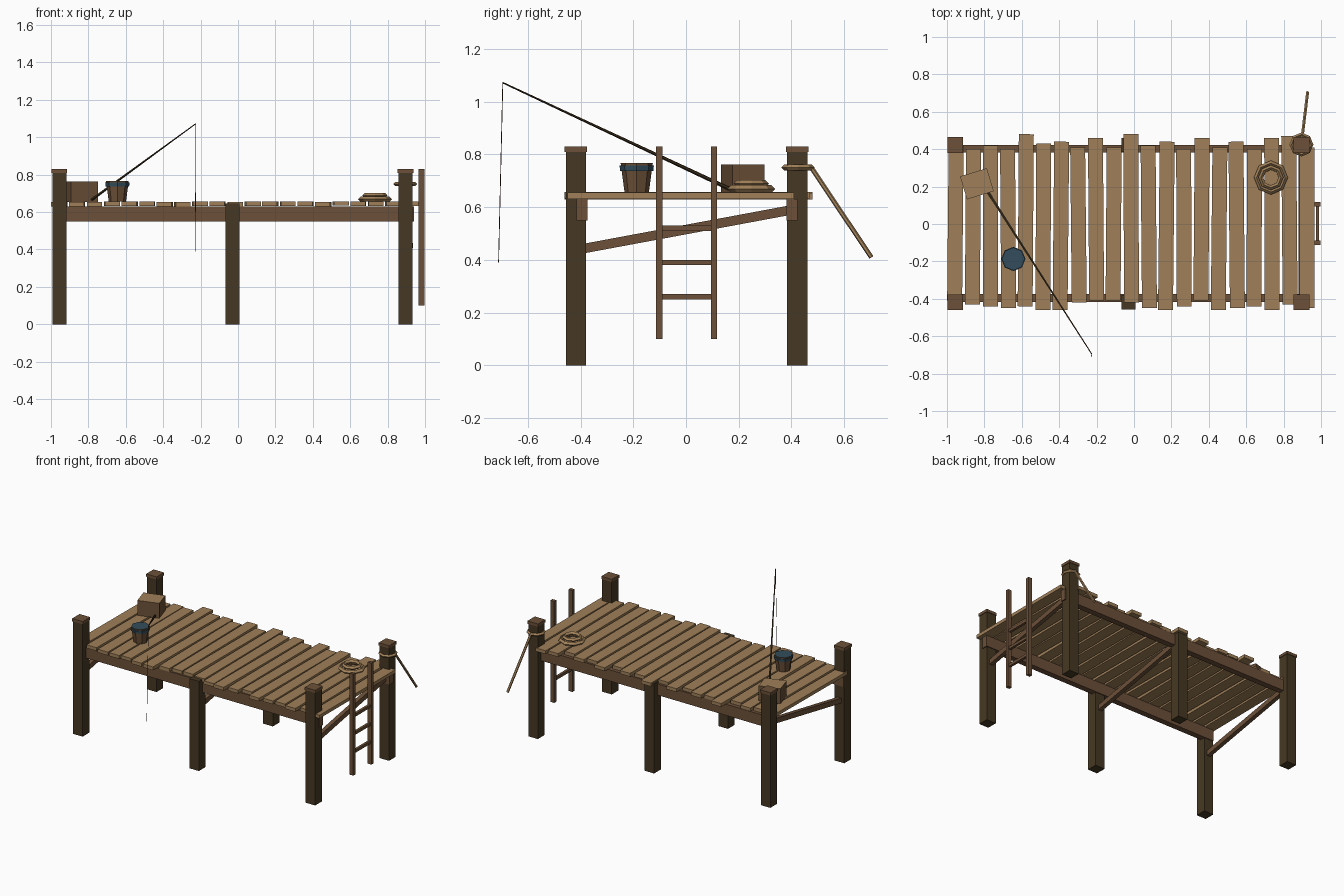
import bpy, math, random
from mathutils import Vector

random.seed(4)
default = bpy.data.objects.get("Cube")
if default:
    bpy.data.objects.remove(default, do_unlink=True)


def material(name, r, g, b):
    m = bpy.data.materials.new(name)
    m.use_nodes = True
    m.diffuse_color = (r, g, b, 1)
    m.node_tree.nodes["Principled BSDF"].inputs["Base Color"].default_value = (r, g, b, 1)
    return m


PLANK = material("weathered plank", .35, .215, .1)
DARK = material("dark timber", .062, .04, .017)
BROWN = material("brown timber", .15, .08, .04)
ROPE = material("rope", .36, .22, .1)
TEAL = material("dark teal", .033, .075, .107)


def finish(name, *mats):
    ob = bpy.context.object
    ob.name = name
    for m in mats:
        ob.data.materials.append(m)
    return ob


def box(name, mat, center, size, yaw=0, pitch=0):
    bpy.ops.mesh.primitive_cube_add(size=1, location=center, rotation=(pitch, 0, yaw))
    ob = finish(name, mat)
    ob.scale = size
    return ob


def rod(name, mat, start, end, r1, r2, sides=6):
    a, b = Vector(start), Vector(end)
    d = b - a
    bpy.ops.mesh.primitive_cone_add(vertices=sides, radius1=r1, radius2=r2, depth=d.length,
                                    location=(a + b) / 2,
                                    rotation=d.to_track_quat('Z', 'Y').to_euler())
    return finish(name, mat)


def ring(name, center, major, minor):
    bpy.ops.mesh.primitive_torus_add(location=center, major_radius=major, minor_radius=minor,
                                     major_segments=8, minor_segments=4)
    return finish(name, ROPE)


# Posts: capped at the corners, cut short in the middle
for label, x, top in (("left", .895, .815), ("middle", -.03, .645), ("right", -.955, .815)):
    for end, y in (("front", -.418), ("back", .422)):
        box(f"{end}_{label}_post", DARK, (x, y, top / 2), (.076, .076, top))
        if label != "middle":
            box(f"{end}_{label}_post_cap", BROWN, (x, y, .82), (.084, .084, .02))
    # Sloping brace under each row
    box(f"{label}_brace", BROWN, (x, 0, .515), (.03, .83, .036), pitch=math.atan(.186))

# Long beams
for end, y in (("front", -.395), ("back", .402)):
    box(f"{end}_beam", BROWN, (-.025, y, .59), (1.93, .042, .08))

# Deck planks, uneven ends in hundredths
backs = (42, 40, 42, 40, 48, 43, 44, 41, 46, 41, 48, 42, 44, 40, 46, 41, 44, 40, 46, 47, 41)
fronts = (41, 43, 44, 45, 44, 46, 46, 42, 41, 41, 42, 45, 46, 44, 41, 46, 45, 44, 46, 43, 45)
for i, (b, f) in enumerate(zip(backs, fronts)):
    box(f"plank_{i + 1}", PLANK,
        (-.955 + .094 * i, (b - f) / 200, .643 + random.uniform(-.003, .003)),
        (.08, (b + f) / 100, .024), yaw=random.uniform(-.012, .012))

# Ladder on the end
for side, y in (("front", -.101), ("back", .106)):
    box(f"ladder_{side}_rail", BROWN, (.981, y, .465), (.03, .024, .73))
for i in range(3):
    box(f"ladder_rung_{i + 1}", BROWN, (.981, .002, .26 + .13 * i), (.018, .2, .02))

# Rope tied to a post, and a coil on the deck
ring("post_rope_loop", (.895, .425, .75), .053, .011)
rod("hanging_rope", ROPE, (.9, .472, .755), (.928, .703, .41), .009, .009)
ring("lower_coil", (.732, .248, .669), .077, .014)
ring("upper_coil", (.732, .248, .689), .054, .013)

# Crate with a paler top
crate = box("crate", BROWN, (-.84, .215, .708), (.15, .128, .108), yaw=math.radians(17))
crate.data.materials.append(PLANK)
for face in crate.data.polygons:
    if face.normal.z > .9:
        face.material_index = 1

# Bucket with a dark filling and a painted band
bx, by = -.645, -.187
bucket = rod("bucket", BROWN, (bx, by, .655), (bx, by, .767), .046, .061, 8)
bucket.data.materials.append(TEAL)
for face in bucket.data.polygons:
    if face.normal.z > .9:
        face.material_index = 1
rod("bucket_band", TEAL, (bx, by, .737), (bx, by, .757), .063, .065, 8)

# Fishing rod and line
tip = (-.226, -.695, 1.072)
rod("fishing_rod", DARK, (-.79, .185, .66), tip, .008, .003)
rod("fishing_line", DARK, tip, (-.228, -.711, .39), .0015, .0015, 4)
